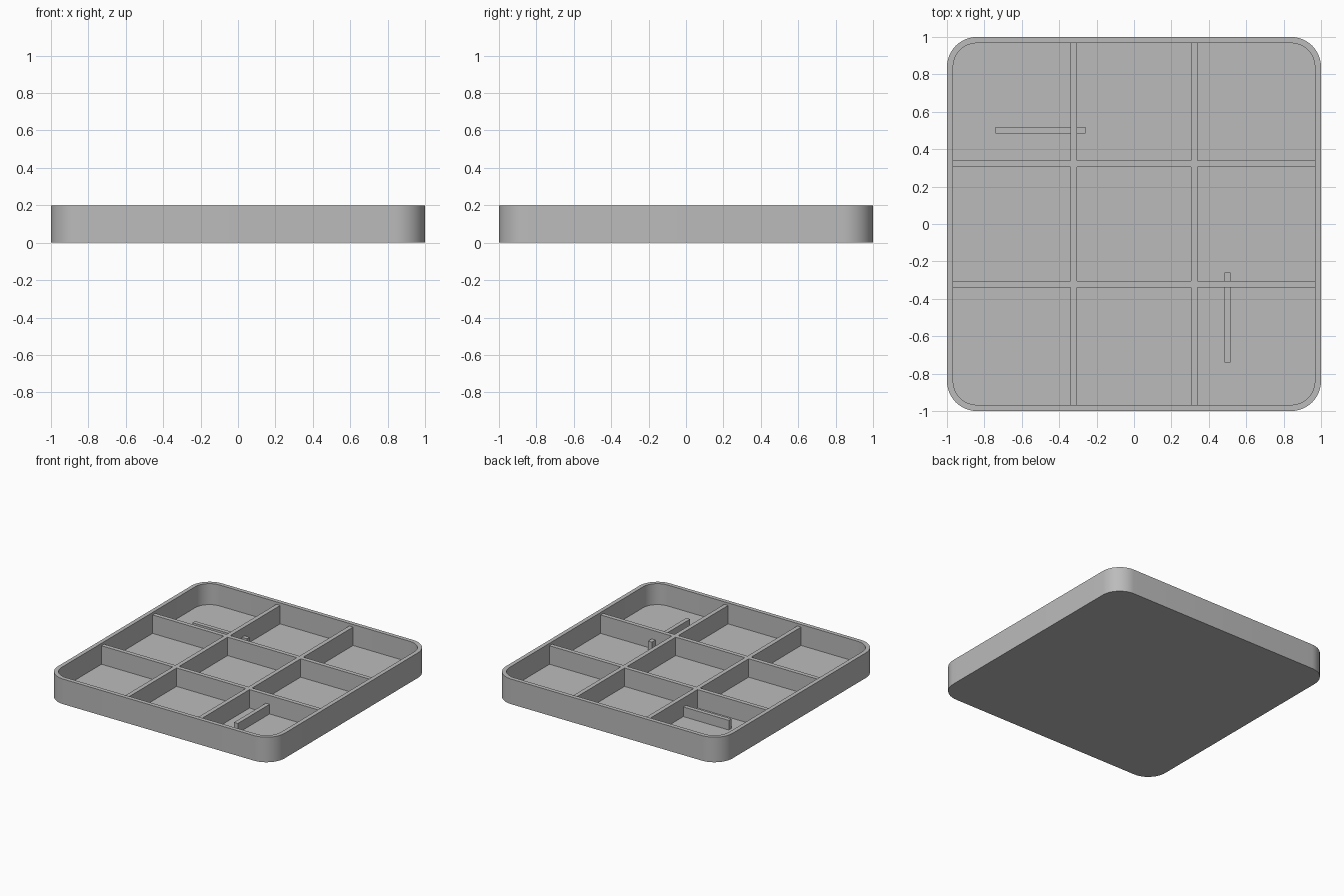
import bpy, bmesh, math

cube = bpy.data.objects.get("Cube")
if cube:
    bpy.data.objects.remove(cube, do_unlink=True)

grey = bpy.data.materials.new("plain grey")
grey.use_nodes = True
grey.diffuse_color = (0.5, 0.5, 0.5, 1)
grey.node_tree.nodes["Principled BSDF"].inputs["Base Color"].default_value = (0.5, 0.5, 0.5, 1)

HEIGHT, WALL, RADIUS = 0.2, 0.033, 0.16
FLOOR, DIVIDER_TOP, RIB_TOP = 0.033, 0.18, 0.11
INNER = 1 - WALL


def finish(bm, name):
    bmesh.ops.recalc_face_normals(bm, faces=bm.faces)
    mesh = bpy.data.meshes.new(name)
    bm.to_mesh(mesh)
    bm.free()
    mesh.materials.append(grey)
    obj = bpy.data.objects.new(name, mesh)
    bpy.context.collection.objects.link(obj)
    return obj


def rounded_ring(bm, half, radius, z, steps=12):
    ring = []
    for quarter in range(4):
        mid = math.pi / 4 + quarter * math.pi / 2
        cx = math.copysign(half - radius, math.cos(mid))
        cy = math.copysign(half - radius, math.sin(mid))
        for i in range(steps + 1):
            a = (quarter + i / steps) * math.pi / 2
            ring.append(bm.verts.new((cx + radius * math.cos(a), cy + radius * math.sin(a), z)))
    return ring


def box(name, x0, x1, y0, y1, z0, z1):
    bm = bmesh.new()
    bmesh.ops.create_cube(bm, size=1)
    for v in bm.verts:
        v.co = ((x0 + x1) / 2 + v.co.x * (x1 - x0),
                (y0 + y1) / 2 + v.co.y * (y1 - y0),
                (z0 + z1) / 2 + v.co.z * (z1 - z0))
    return finish(bm, name)


# Tray: rounded outer wall, rim, inner wall and floor
bm = bmesh.new()
rings = [rounded_ring(bm, 1, RADIUS, 0),
         rounded_ring(bm, 1, RADIUS, HEIGHT),
         rounded_ring(bm, INNER, RADIUS - WALL, HEIGHT),
         rounded_ring(bm, INNER, RADIUS - WALL, FLOOR)]
for a, b in zip(rings, rings[1:]):
    for i in range(len(a)):
        j = (i + 1) % len(a)
        bm.faces.new((a[i], a[j], b[j], b[i]))
bm.faces.new(rings[0])
bm.faces.new(rings[-1])
tray = finish(bm, "tray")
bpy.context.view_layer.objects.active = tray
tray.select_set(True)
bpy.ops.object.shade_smooth_by_angle(angle=math.radians(30))
tray.select_set(False)

# Crossed dividers: the strips of a grid, without its nine cells, raised as one body
end, near, far = INNER + 0.01, 0.305, 0.339
lines = [-end, -far, -near, near, far, end]
bm = bmesh.new()
grid = [[bm.verts.new((x, y, FLOOR - 0.01)) for y in lines] for x in lines]
for i in range(5):
    for j in range(5):
        if i % 2 or j % 2:
            bm.faces.new((grid[i][j], grid[i + 1][j], grid[i + 1][j + 1], grid[i][j + 1]))
bmesh.ops.delete(bm, geom=[v for v in bm.verts if not v.link_faces], context='VERTS')
raised = bmesh.ops.extrude_face_region(bm, geom=bm.faces[:], use_keep_orig=True)
for v in raised["geom"]:
    if isinstance(v, bmesh.types.BMVert):
        v.co.z = DIVIDER_TOP
finish(bm, "dividers")

# Low ribs that pass through a divider
box("left_front_rib", 0.483, 0.516, -0.74, -0.26, FLOOR - 0.01, RIB_TOP)
box("right_back_rib", -0.74, -0.26, 0.485, 0.518, FLOOR - 0.01, RIB_TOP)
